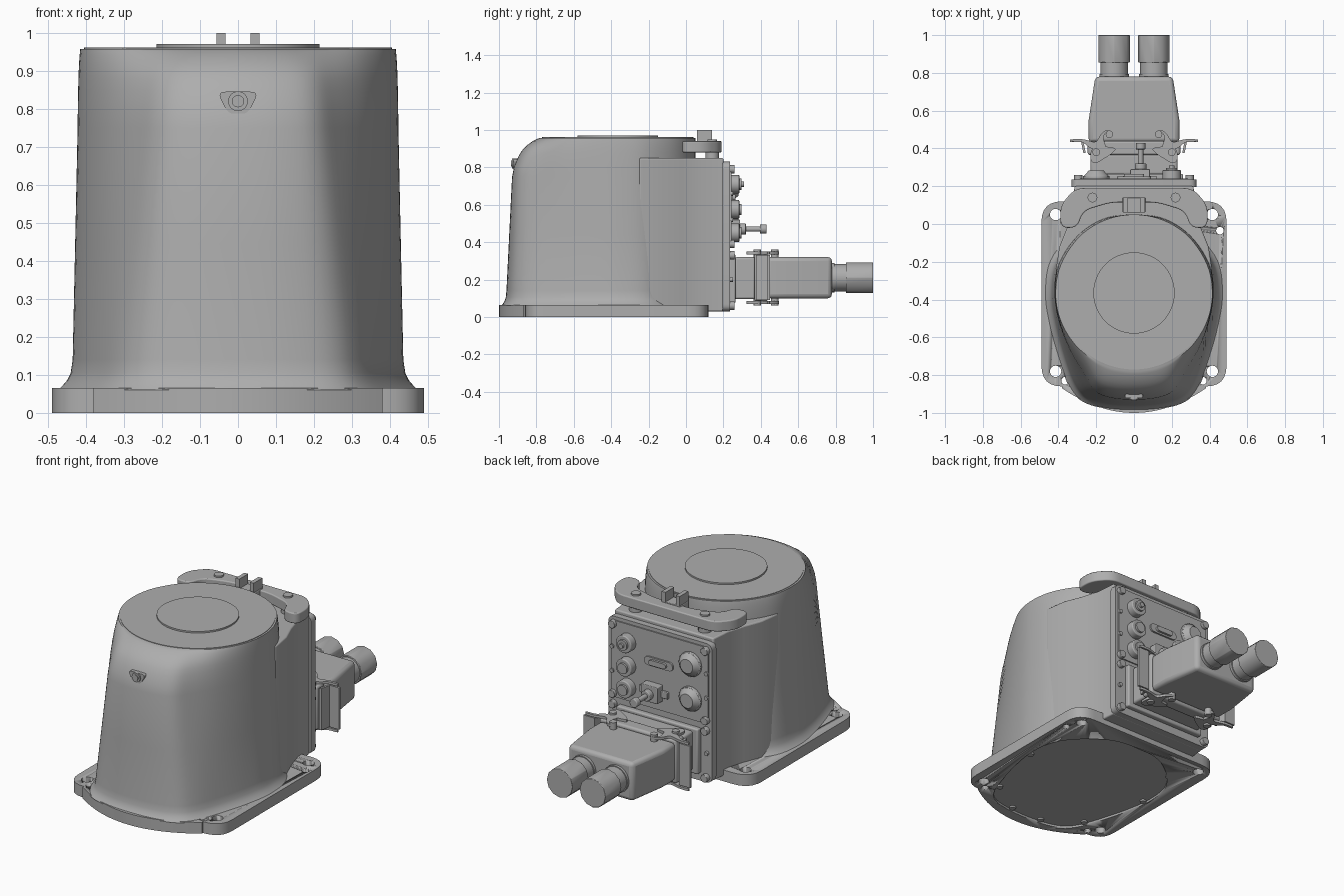
import bpy, bmesh, math
from mathutils import Matrix, Vector

if "Cube" in bpy.data.objects:
    bpy.data.objects.remove(bpy.data.objects["Cube"])

grey = bpy.data.materials.new("cast_grey")
grey.use_nodes = True
grey.diffuse_color = (0.42, 0.42, 0.42, 1)
grey.node_tree.nodes["Principled BSDF"].inputs["Base Color"].default_value = grey.diffuse_color

AXIS = {"z": Matrix(), "y": Matrix.Rotation(-math.pi / 2, 4, "X")}
CY = -0.365          # centre of the round top
R = 0.415


def finish(name, bm, bevel=0):
    bmesh.ops.recalc_face_normals(bm, faces=bm.faces)
    me = bpy.data.meshes.new(name)
    bm.to_mesh(me)
    bm.free()
    me.materials.append(grey)
    ob = bpy.data.objects.new(name, me)
    bpy.context.collection.objects.link(ob)
    bpy.ops.object.select_all(action="DESELECT")
    ob.select_set(True)
    bpy.context.view_layer.objects.active = ob
    bpy.ops.object.shade_smooth_by_angle(angle=math.radians(35))
    if bevel:
        mod = ob.modifiers.new("edges", "BEVEL")
        mod.width, mod.segments, mod.limit_method = bevel, 3, "ANGLE"
    return ob


def add_loft(bm, rings):
    rows = [[bm.verts.new(p) for p in ring] for ring in rings]
    n = len(rows[0])
    for a, b in zip(rows, rows[1:]):
        for i in range(n):
            bm.faces.new((a[i], a[(i + 1) % n], b[(i + 1) % n], b[i]))
    bm.faces.new(rows[0])
    bm.faces.new(rows[-1])


def prism(name, pts, lo, hi, axis="z", bevel=0):
    # axis z: points are (x, y); axis y: points are (x, z)
    bm = bmesh.new()
    put = (lambda p, h: (p[0], p[1], h)) if axis == "z" else (lambda p, h: (p[0], h, p[1]))
    add_loft(bm, [[put(p, h) for p in pts] for h in (lo, hi)])
    return finish(name, bm, bevel)


def cylinders(name, bases, r, length, axis="z", top=None, seg=32, bevel=0):
    bm = bmesh.new()
    for b in bases:
        m = Matrix.Translation(b) @ AXIS[axis] @ Matrix.Translation((0, 0, length / 2))
        bmesh.ops.create_cone(bm, cap_ends=True, segments=seg, radius1=r,
                              radius2=top or r, depth=length, matrix=m)
    return finish(name, bm, bevel)


def boxes(name, items, bevel=0):
    bm = bmesh.new()
    for lo, hi in items:
        lo, hi = Vector(lo), Vector(hi)
        m = Matrix.Translation((lo + hi) / 2) @ Matrix.Diagonal((*(hi - lo), 1))
        bmesh.ops.create_cube(bm, size=1, matrix=m)
    return finish(name, bm, bevel)


def mirrored(half):
    return half + [(-x, y) for x, y in reversed(half) if abs(x) > 1e-6]


def fillet(pts, r, steps=6):
    # round every corner of a closed outline with a quadratic arc
    out = []
    for i, p in enumerate(pts):
        p, a, b = Vector(p), Vector(pts[i - 1]), Vector(pts[(i + 1) % len(pts)])
        s = p + (a - p).normalized() * min(r, (a - p).length * 0.45)
        e = p + (b - p).normalized() * min(r, (b - p).length * 0.45)
        for k in range(steps + 1):
            t = k / steps
            out.append(tuple(s * (1 - t) ** 2 + p * 2 * t * (1 - t) + e * t * t))
    return out


def spline(pts, steps=5):
    # closed smooth outline through the points
    out, n = [], len(pts)
    for i in range(n):
        a, b, c, d = (Vector(pts[(i + k) % n]) for k in (-1, 0, 1, 2))
        for k in range(steps):
            t = k / steps
            out.append(0.5 * (2 * b + (c - a) * t + (2 * a - 5 * b + 4 * c - d) * t * t
                              + (3 * b - a - 3 * c + d) * t ** 3))
    return out


def both(*pts):
    return [(s * x, y, z) for x, y, z in pts for s in (-1, 1)]


# body sections: foot, shoulder and round top
foot = [(0, -.96), (.14, -.95), (.25, -.915), (.315, -.84), (.37, -.69), (.415, -.52),
        (.435, CY), (.41, -.2), (.3, -.06), (.16, .03), (0, .05)]
shoulder = [(0, -.93), (.12, -.92), (.205, -.885), (.265, -.8), (.345, -.66), (.4, -.51),
            (.422, CY), (.4, -.21), (.3, -.06), (.16, .03), (0, .05)]
angles = [math.atan2(y - CY, x) for x, y in shoulder]
crown = [(R * math.cos(a), CY + R * math.sin(a)) for a in angles]
foot, shoulder, crown = (spline(mirrored(s)) for s in (foot, shoulder, crown))


def ring(a, b, t, z, sx=1.0, sy=1.0):
    mix = [p.lerp(q, t) for p, q in zip(a, b)]
    return [(p.x * sx, CY + (p.y - CY) * sy, z) for p in mix]


bm = bmesh.new()
rings = [ring(foot, foot, 0, z, 1 + f, 1 + f / 2)
         for z, f in ((.06, .09), (.07, .065), (.085, .035), (.105, .012), (.14, 0))]
rings += [ring(foot, shoulder, t, .14 + .61 * t) for t in (.5, 1)]
rings += [ring(shoulder, crown, t, z) for z, t in
          ((.8, .07), (.85, .2), (.88, .31), (.9, .41), (.92, .55), (.94, .74), (.952, .9), (.958, 1))]
add_loft(bm, rings)
finish("main_body", bm)
cylinders("top_rim", [(0, CY, .95)], .405, .011, seg=96)
cylinders("top_disc", [(0, CY, .96)], .215, .01, seg=96)

# base plate with mounting holes and a recessed underside
arc = [(.38 * i / 12, -1 + .9 * (.38 * i / 12) ** 2) for i in range(13)]
corner = fillet([(0, -.86), (.49, -.86), (.49, .12), (0, .12)], .11)[7:21]
plate = prism("base_plate", mirrored(arc + corner), 0, .065)
big = both((.415, .05, -.1), (.415, -.78, -.1))
small = both((.365, -.83, -.1)) + [(.455, -.035, -.1)]
recess = prism("recess_cutter", [(p.x * .96, CY + (p.y - CY) * .96) for p in foot], -.1, .012)
for cutter in (cylinders("bolt_hole_cutter", big, .03, .3),
               cylinders("pin_hole_cutter", small, .02, .3), recess):
    mod = plate.modifiers.new("cut", "BOOLEAN")
    mod.operation, mod.object, mod.solver = "DIFFERENCE", cutter, "EXACT"
    cutter.hide_render = True
    cutter.hide_set(True)
cylinders("bottom_screws", both((.3, -.78, .002), (.4, -.4, .002), (.33, -.1, .002), (.1, -.91, .002)),
          .018, .02, seg=16)

# front lug
prism("front_lug", fillet([(-.055, .845), (.055, .845), (.025, .785), (-.025, .785)], .022),
      -.922, -.85, "y")
cylinders("front_lug_ring", [(0, -.93, .82)], .026, .03, "y")
cylinders("front_lug_pin", [(0, -.935, .82)], .016, .03, "y")

# rear housing and panel
prism("rear_housing", mirrored([(0, -.25), (.415, -.25), (.395, -.12), (.355, -.02),
                                (.325, .08), (.315, .2), (0, .2)]), .03, .85, bevel=.008)
prism("rear_panel", fillet([(-.33, .03), (.33, .03), (.33, .83), (-.33, .83)], .04), .195, .235, "y")
prism("upper_panel", fillet([(-.31, .37), (.31, .37), (.31, .81), (-.31, .81)], .03), .23, .242, "y")
cylinders("panel_screws", both((.295, .23, .79), (.295, .23, .39), (.295, .23, .33), (.295, .23, .06)),
          .022, .03, "y", seg=16, bevel=.003)
cylinders("edge_screws", both((.3, .23, .52), (.3, .23, .66), (.3, .23, .2)), .012, .02, "y", seg=12)

# panel connectors
left_ports = [(.2, .235, z) for z in (.71, .575, .45)]
cylinders("round_ports", left_ports, .05, .05, "y", bevel=.005)
cylinders("port_cores", left_ports, .03, .062, "y")
cylinders("port_key", left_ports[:1], .014, .075, "y", seg=16)
caps = [(-.2, .235, z) for z in (.69, .49)]
cylinders("cap_flanges", caps, .07, .02, "y", bevel=.004)
cylinders("cap_domes", [(x, .254, z) for x, y, z in caps], .066, .028, "y", top=.04)
slot = fillet([(-.09, .615), (.09, .615), (.09, .665), (-.09, .665)], .03)
prism("data_port", slot, .235, .252, "y")
prism("data_port_core", [(x * .6, .64 + (z - .64) * .6) for x, z in slot], .25, .265, "y")
boxes("switch_base", [((-.02, .235, .425), (.085, .29, .52)), ((-.06, .235, .45), (.12, .255, .49))], .004)
for name, y, r, length in (("switch_collar", .28, .03, .04), ("switch_stem", .31, .014, .09),
                           ("switch_tip", .395, .025, .035)):
    cylinders(name, [(.035, y, .47)], r, length, "y", bevel=.004)

# large plug: flange, collar, hood and cable glands
boxes("plug_flange", [((-.26, .23, .075), (.26, .265, .335))], .008)
boxes("plug_socket", [((-.23, .26, .095), (.23, .37, .32))], .012)
boxes("plug_collar", [((-.245, .365, .085), (.245, .44, .335))], .012)
hood = prism("plug_hood", [(-.24, .43), (.24, .43), (.24, .55), (.205, .78), (-.205, .78), (-.24, .55)],
             .1, .32, bevel=.022)
glands = both((.105, .77, .21))
cylinders("gland_necks", glands, .073, .1, "y", bevel=.004)
cylinders("gland_nuts", [(x, .855, z) for x, y, z in glands], .083, .145, "y", seg=12, bevel=.003)
cylinders("gland_collars", [(x, .78, z) for x, y, z in glands], .078, .015, "y")

# latches: bent arms above and below, joined by a side handle
arm = [(.12, .47), (.15, .49), (.165, .45), (.145, .41), (.18, .385), (.24, .405), (.27, .435),
       (.33, .435), (.33, .45), (.27, .45), (.2, .43), (.18, .47), (.15, .5), (.12, .49)]
lower_arm = [(.09, .40), (.12, .37), (.2, .32), (.23, .33), (.23, .39), (.2, .41), (.14, .41)]
for side, s in (("left", 1), ("right", -1)):
    for level, z in (("upper", .335), ("lower", .07)):
        for part, pts in (("latch_arm", arm), ("latch_hook", lower_arm)):
            prism(f"{side}_{level}_{part}", [(s * x, y) for x, y in fillet(pts, .02, 3)], z, z + .014)
    prism(f"{side}_latch_handle", [(s * x, y) for x, y in
          ((.255, .375), (.268, .375), (.28, .434), (.34, .434), (.34, .448), (.27, .448))], .09, .33)
    cylinders(f"{side}_latch_pivots", [(s * .13, .475, .06), (s * .2, .38, .06)], .02, .3, seg=16)

# carrying bracket over the panel
outer = [(.3, -.02), (.39, -.02), (.39, .1), (.31, .19)]
inner = [(.27, .07), (.12, .115)]
bracket = mirrored(list(reversed(outer)) + inner)
prism("top_bracket", fillet(bracket, .05), .88, .94, bevel=.006)
boxes("bracket_centre", [((-.06, .06, .88), (.06, .14, .945))], .004)
boxes("bracket_posts", [((x - .012, .06, .93), (x + .012, .14, 1)) for x in (-.045, .045)])
cylinders("bracket_feet", both((.22, .14, .82)), .036, .07)
cylinders("bracket_screws", both((.22, .14, .935)), .026, .014, seg=16)
